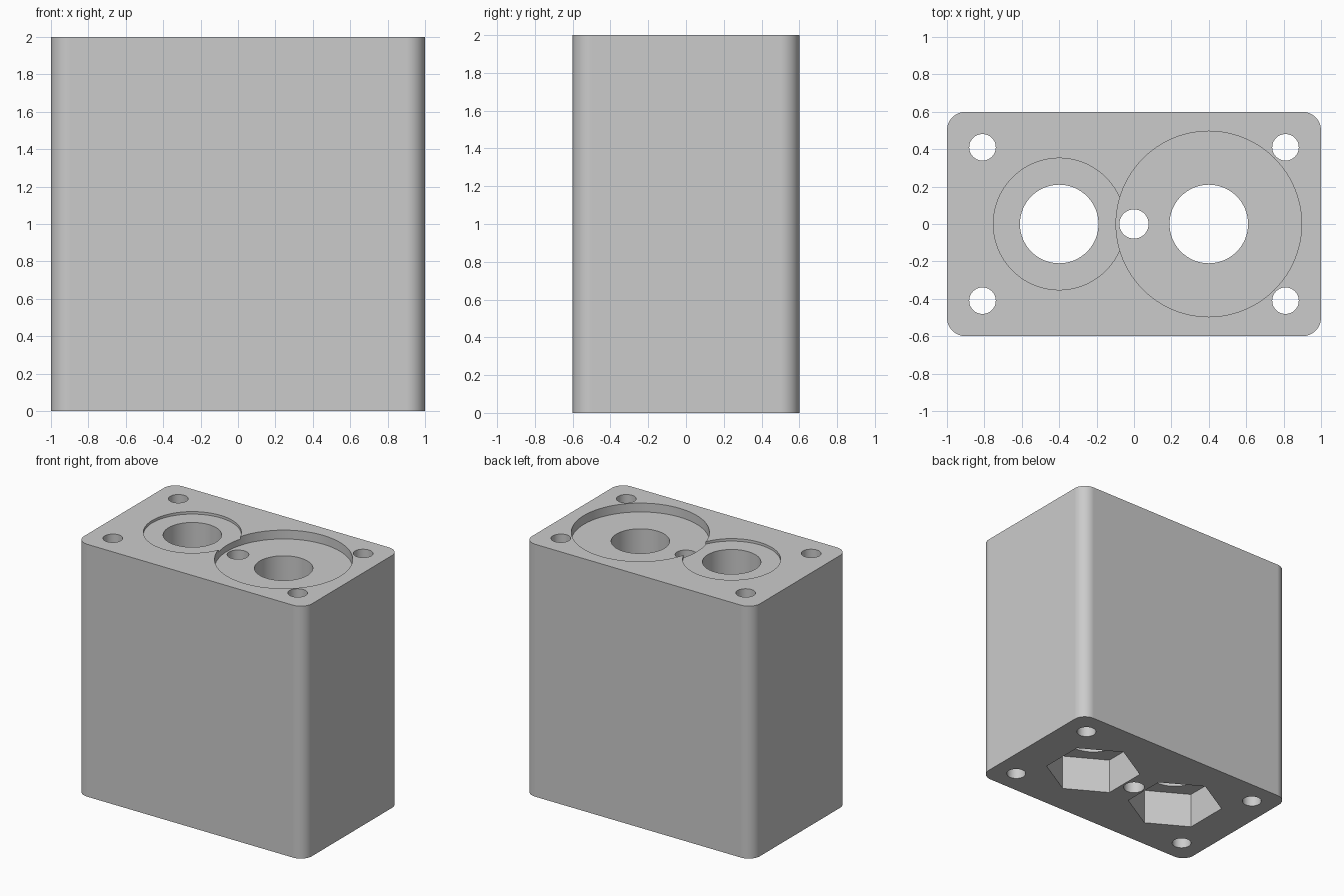
import bpy, bmesh
from math import radians, pi, sin, cos

if "Cube" in bpy.data.objects:
    bpy.data.objects.remove(bpy.data.objects["Cube"], do_unlink=True)

grey = bpy.data.materials.new("plain grey")
grey.use_nodes = True
grey.diffuse_color = (0.6, 0.6, 0.6, 1)
grey.node_tree.nodes["Principled BSDF"].inputs["Base Color"].default_value = (0.6, 0.6, 0.6, 1)


def prism(name, outline, bottom, top):
    """Extrude a flat outline from bottom to top."""
    bm = bmesh.new()
    base = bm.faces.new([bm.verts.new((x, y, bottom)) for x, y in outline])
    ext = bmesh.ops.extrude_face_region(bm, geom=[base])
    verts = [v for v in ext["geom"] if isinstance(v, bmesh.types.BMVert)]
    bmesh.ops.translate(bm, verts=verts, vec=(0, 0, top - bottom))
    bmesh.ops.recalc_face_normals(bm, faces=bm.faces)
    mesh = bpy.data.meshes.new(name)
    bm.to_mesh(mesh)
    bm.free()
    mesh.materials.append(grey)
    obj = bpy.data.objects.new(name, mesh)
    bpy.context.collection.objects.link(obj)
    return obj


def ring(x, y, radius, sides=64, turn=0.0):
    return [(x + radius * cos(turn + 2 * pi * i / sides),
             y + radius * sin(turn + 2 * pi * i / sides)) for i in range(sides)]


def rounded_rectangle(half_x, half_y, radius, steps=16):
    points = []
    for quarter, (sx, sy) in enumerate([(1, 1), (-1, 1), (-1, -1), (1, -1)]):
        for i in range(steps + 1):
            a = (quarter + i / steps) * pi / 2
            points.append((sx * (half_x - radius) + radius * cos(a),
                           sy * (half_y - radius) + radius * sin(a)))
    return points


HEIGHT = 2.0
OVER = 0.1  # how far cutters reach past the block

# Block with rounded upright edges
block = prism("block", rounded_rectangle(1.0, 0.6, 0.1), 0, HEIGHT)

# Corner bolt holes and centre hole
cutters = [prism("bolt_hole", ring(sx * 0.81, sy * 0.41, 0.071, 48), -OVER, HEIGHT + OVER)
           for sx in (-1, 1) for sy in (-1, 1)]
cutters.append(prism("centre_hole", ring(0, 0, 0.078, 48), -OVER, HEIGHT + OVER))

# Two main bores, each with a round recess on top and a hexagonal pocket below
for x, recess_radius, recess_depth in ((-0.4, 0.352, 0.02), (0.4, 0.496, 0.07)):
    cutters.append(prism("bore", ring(x, 0, 0.21), -OVER, HEIGHT + OVER))
    cutters.append(prism("top_recess", ring(x, 0, recess_radius, 96),
                         HEIGHT - recess_depth, HEIGHT + OVER))
    cutters.append(prism("hex_pocket", ring(x, 0, 0.355, 6, pi / 2), -OVER, 0.28))

# Cut everything out of the block
bpy.ops.object.select_all(action="DESELECT")
block.select_set(True)
bpy.context.view_layer.objects.active = block
for cutter in cutters:
    mod = block.modifiers.new("cut", "BOOLEAN")
    mod.operation = "DIFFERENCE"
    mod.solver = "EXACT"
    mod.object = cutter
    bpy.ops.object.modifier_apply(modifier=mod.name)
    bpy.data.objects.remove(cutter, do_unlink=True)

# Smooth round walls, crisp rims
bpy.ops.object.shade_smooth_by_angle(angle=radians(30))
weighted = block.modifiers.new("even shading", "WEIGHTED_NORMAL")
weighted.keep_sharp = True
